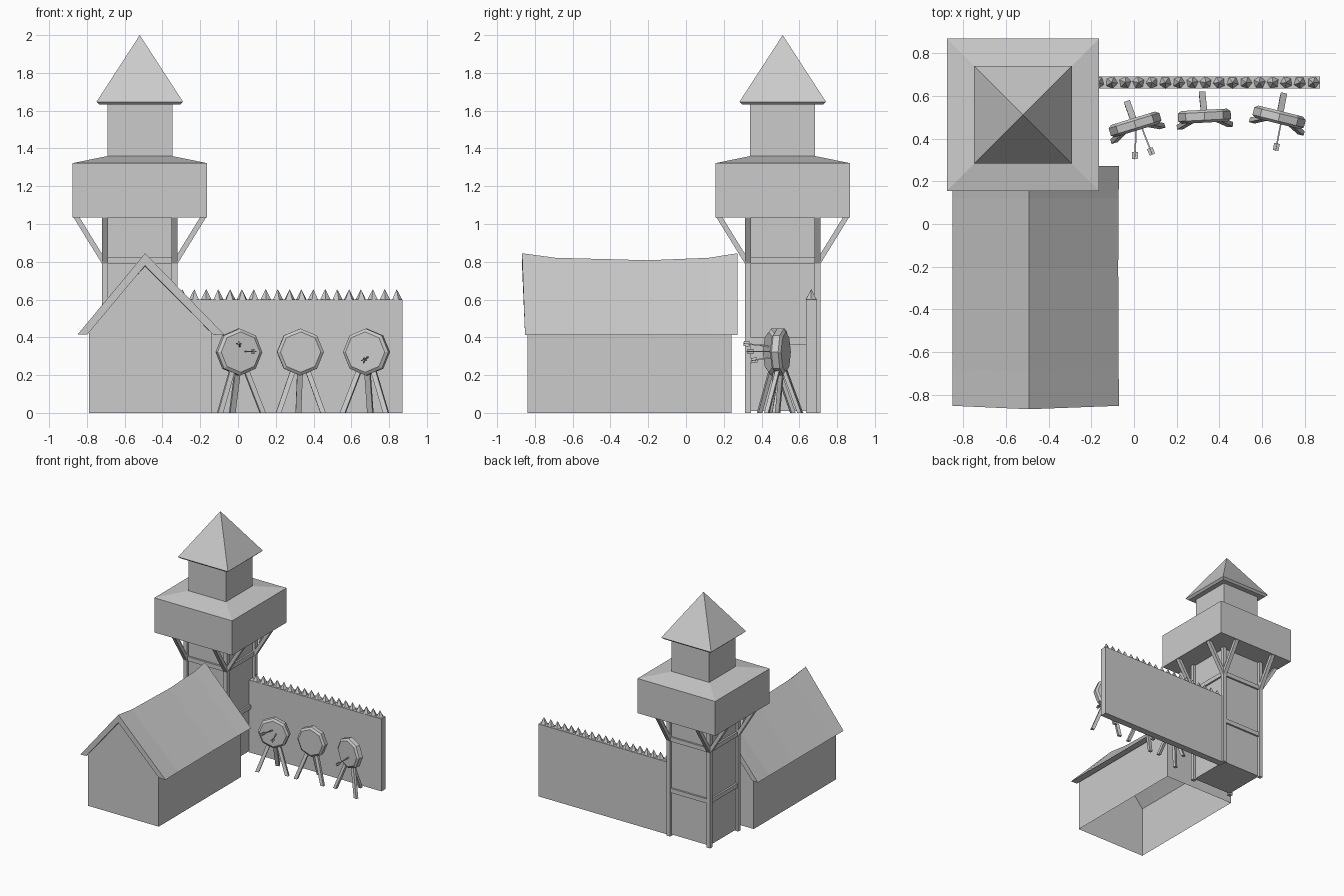
import bpy, bmesh, math
from mathutils import Vector, Matrix

if "Cube" in bpy.data.objects:
    bpy.data.objects.remove(bpy.data.objects["Cube"])

TX, TY = -0.52, 0.512   # tower axis


def make(name, verts, faces):
    me = bpy.data.meshes.new(name)
    me.from_pydata([tuple(v) for v in verts], [], faces)
    bm = bmesh.new()
    bm.from_mesh(me)
    bmesh.ops.recalc_face_normals(bm, faces=bm.faces)
    bm.to_mesh(me)
    bm.free()
    ob = bpy.data.objects.new(name, me)
    bpy.context.collection.objects.link(ob)
    return ob


def loft(name, rings):
    """Closed skin through equal-length rings; one-point ends become tips."""
    n = max(len(r) for r in rings)
    verts, idx, faces = [], [], []
    for r in rings:
        idx.append([len(verts) + (i if len(r) > 1 else 0) for i in range(n)])
        verts += r
    for a, b in zip(idx, idx[1:]):
        for i in range(n):
            j = (i + 1) % n
            faces.append(list(dict.fromkeys((a[i], a[j], b[j], b[i]))))
    for r, ix in ((rings[0], idx[0]), (rings[-1], idx[-1])):
        if len(r) > 1:
            faces.append(ix)
    return make(name, verts, faces)


def square(h, z):
    return [(TX + sx * h, TY + sy * h, z) for sx, sy in ((-1, -1), (1, -1), (1, 1), (-1, 1))]


def box(name, x0, x1, y0, y1, z0, z1):
    return loft(name, [[(x0, y0, z), (x1, y0, z), (x1, y1, z), (x0, y1, z)] for z in (z0, z1)])


def beam(name, a, b, w, d=None, flat=False):
    """Rectangular bar from a to b; flat keeps its ends horizontal."""
    a, b = Vector(a), Vector(b)
    d = d or w
    if flat:
        u, v = Vector((1, 0, 0)), Vector((0, 1, 0))
    else:
        t = (b - a).normalized()
        u = t.cross(Vector((0, 0, 1))).normalized()
        v = t.cross(u)
    offs = [u * sx * w / 2 + v * sy * d / 2 for sx, sy in ((-1, -1), (1, -1), (1, 1), (-1, 1))]
    return loft(name, [[p + o for o in offs] for p in (a, b)])


# Tower: shaft, gallery, turret and pointed roof
loft("tower_shaft", [square(0.178, 0.01), square(0.178, 1.05)])
loft("tower_gallery", [square(0.357, 1.035), square(0.357, 1.322), square(0.17, 1.36)])
loft("tower_turret", [square(0.172, 1.34), square(0.172, 1.65)])
loft("tower_roof", [square(0.213, 1.632), square(0.229, 1.647), [(TX, TY, 2.0)]])

# Timber frame: corner posts, paired braces and cross rails
for sx in (-1, 1):
    for sy in (-1, 1):
        px, py = TX + sx * 0.184, TY + sy * 0.184
        beam("corner_post", (px, py, 0), (px, py, 1.05), 0.032, flat=True)
        beam("brace_x", (px, py, 0.79), (TX + sx * 0.338, py, 1.04), 0.032, flat=True)
        beam("brace_y", (px, py, 0.79), (px, TY + sy * 0.338, 1.04), 0.032, flat=True)
for z in (0.38, 0.805):
    for s in (-1, 1):
        beam("rail_x", (TX - 0.18, TY + s * 0.18, z), (TX + 0.18, TY + s * 0.18, z), 0.026, 0.036)
        beam("rail_y", (TX + s * 0.18, TY - 0.18, z), (TX + s * 0.18, TY + 0.18, z), 0.026, 0.036)

# House walls, open underneath and below the roof
profile = [(-0.79, 0), (-0.79, 0.43), (-0.49, 0.785), (-0.14, 0.43), (-0.14, 0)]
make("house_walls", [(x, y, z) for y in (-0.84, 0.24) for x, z in profile],
     [(0, 1, 2, 3, 4), (5, 6, 7, 8, 9), (0, 1, 6, 5), (3, 4, 9, 8)])

# Sagging gable roof
sections = [(-0.852, -0.868, 0.845, 0), (-0.68, -0.69, 0.821, 0.002), (-0.2, -0.2, 0.808, 0.004),
            (0.12, 0.12, 0.821, 0.002), (0.272, 0.272, 0.845, 0)]
loft("house_roof", [[(-0.85, ye, 0.414), (-0.492, yr, zr), (-0.07 - s, ye, 0.412),
                     (-0.13, ye, 0.414), (-0.492, yr, zr - 0.065), (-0.797, ye, 0.416)]
                    for ye, yr, zr, s in sections])

# Palisade with five-sided spikes
box("palisade_wall", -0.345, 0.872, 0.635, 0.692, 0, 0.6)
for i in range(19):
    x = 0.84 - i * 0.063
    ring = [(x + 0.03 * math.cos(k * math.tau / 5 + i), 0.663 + 0.03 * math.sin(k * math.tau / 5 + i), 0.598)
            for k in range(5)]
    loft("palisade_spike", [ring, [(x, 0.663, 0.655)]])

# Archery targets: octagonal bevelled disc on three legs
disc = [(0.107, -0.03), (0.124, -0.018), (0.124, 0.018), (0.107, 0.03)]
for cx, cy, yaw in ((0.005, 0.467, 17), (0.33, 0.505, 3), (0.68, 0.5, -14)):
    place = Matrix.Translation((cx, cy, 0)) @ Matrix.Rotation(math.radians(yaw), 4, 'Z')
    parts = [loft("target_disc", [[(r * math.sin(k * math.pi / 4), y, 0.322 + r * math.cos(k * math.pi / 4))
                                   for k in range(8)] for r, y in disc])]
    for s in (-1, 1):
        parts.append(beam("target_front_leg", (s * 0.03, 0, 0.25), (s * 0.118, -0.045, 0), 0.028, 0.022, flat=True))
    parts.append(beam("target_back_leg", (0, 0.012, 0.25), (-0.005, 0.105, 0), 0.03, 0.022, flat=True))
    for ob in parts:
        ob.matrix_world = place

# Arrows: thin shaft with crossed fletching
for tip, tail in (((0.01, 0.45, 0.35), (0.004, 0.305, 0.368)),
                  ((0.035, 0.455, 0.325), (0.086, 0.325, 0.325)),
                  ((0.69, 0.48, 0.298), (0.664, 0.345, 0.276))):
    tip, tail = Vector(tip), Vector(tail)
    neck = tail + (tip - tail).normalized() * 0.033
    beam("arrow_shaft", tip, tail, 0.007)
    beam("arrow_fletching_flat", neck, tail, 0.027, 0.003)
    beam("arrow_fletching_upright", neck, tail, 0.003, 0.027)
